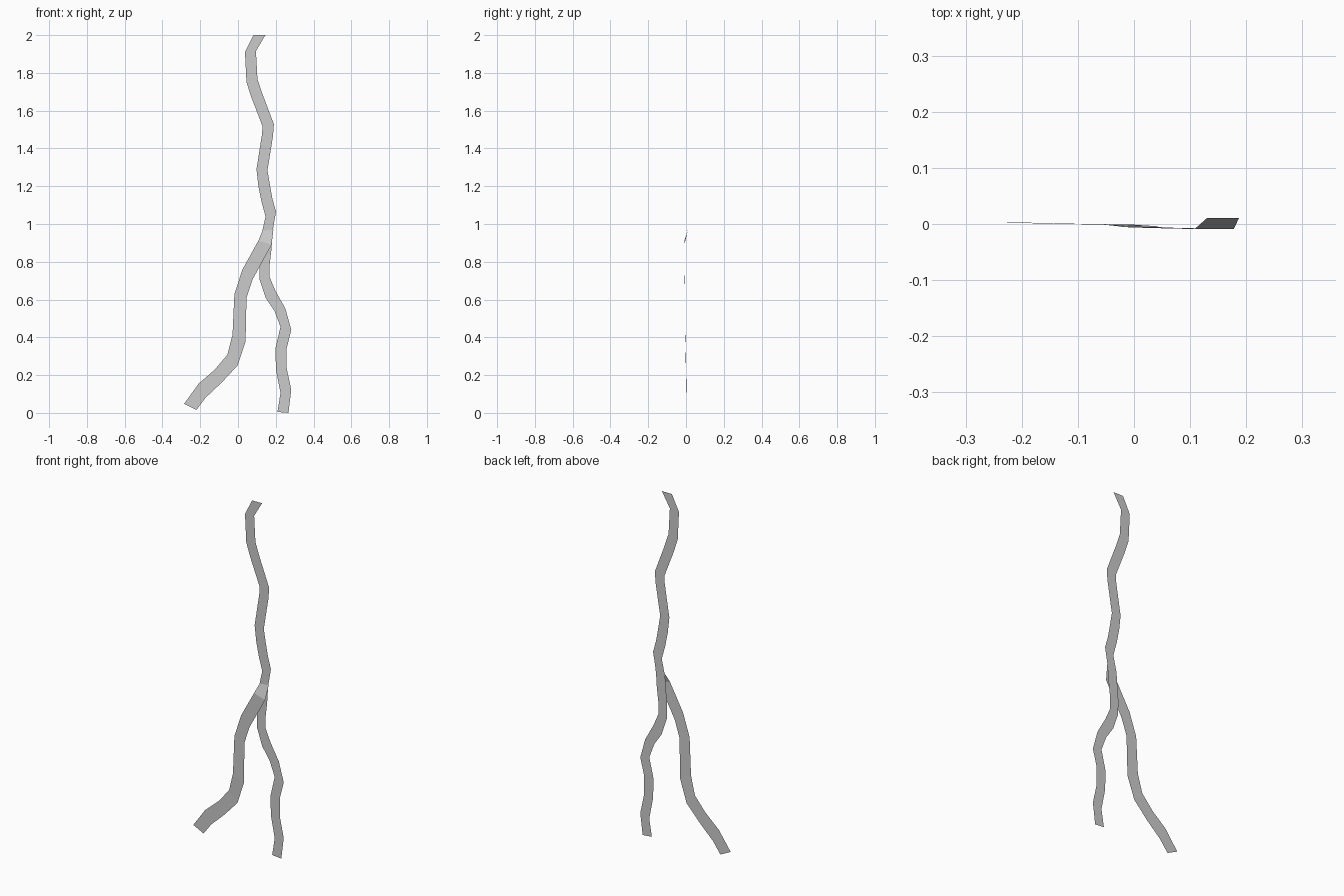
import bpy


def ribbon(name, rows):
    """Flat strip; each row is left x, left z, right x, right z, depth y."""
    verts = []
    for lx, lz, rx, rz, y in rows:
        verts += [(lx, y, lz), (rx, y, rz)]
    faces = [(2 * i + 2, 2 * i + 3, 2 * i + 1, 2 * i) for i in range(len(rows) - 1)]
    mesh = bpy.data.meshes.new(name)
    mesh.from_pydata(verts, [], faces)
    mesh.update()
    obj = bpy.data.objects.new(name, mesh)
    bpy.context.collection.objects.link(obj)
    return obj


# Main jagged strip, flat in one plane at the back
main = [
    (.082, 2.0, .145, 2.0), (.037, 1.91, .095, 1.915), (.045, 1.75, .103, 1.767),
    (.071, 1.67, .13, 1.687), (.13, 1.517, .19, 1.528), (.127, 1.475, .185, 1.464),
    (.098, 1.29, .156, 1.284), (.108, 1.2, .17, 1.2), (.124, 1.12, .182, 1.135),
    (.146, 1.04, .201, 1.066), (.125, .945, .183, .96), (.119, .865, .177, .865),
    (.113, .79, .168, .79), (.114, .706, .167, .72), (.146, .61, .198, .647),
    (.193, .54, .251, .552), (.225, .456, .282, .44), (.198, .34, .257, .34),
    (.201, .228, .257, .239), (.225, .106, .282, .122), (.209, .005, .267, 0),
]
ribbon("main_strip", [row + (.0105,) for row in main])

# Side branch, stepping forward from the main strip then drifting back
ribbon("side_branch", [
    (.13, .965, .187, .97, .0105), (.108, .912, .178, .89, -.009),
    (.024, .76, .077, .706, -.007), (-.019, .63, .045, .61, -.0055),
    (-.029, .414, .04, .377, -.004), (-.056, .308, -.003, .25, -.001),
    (-.124, .228, -.087, .16, 0), (-.209, .154, -.172, .08, .002),
    (-.285, .048, -.22, .016, .003),
])
